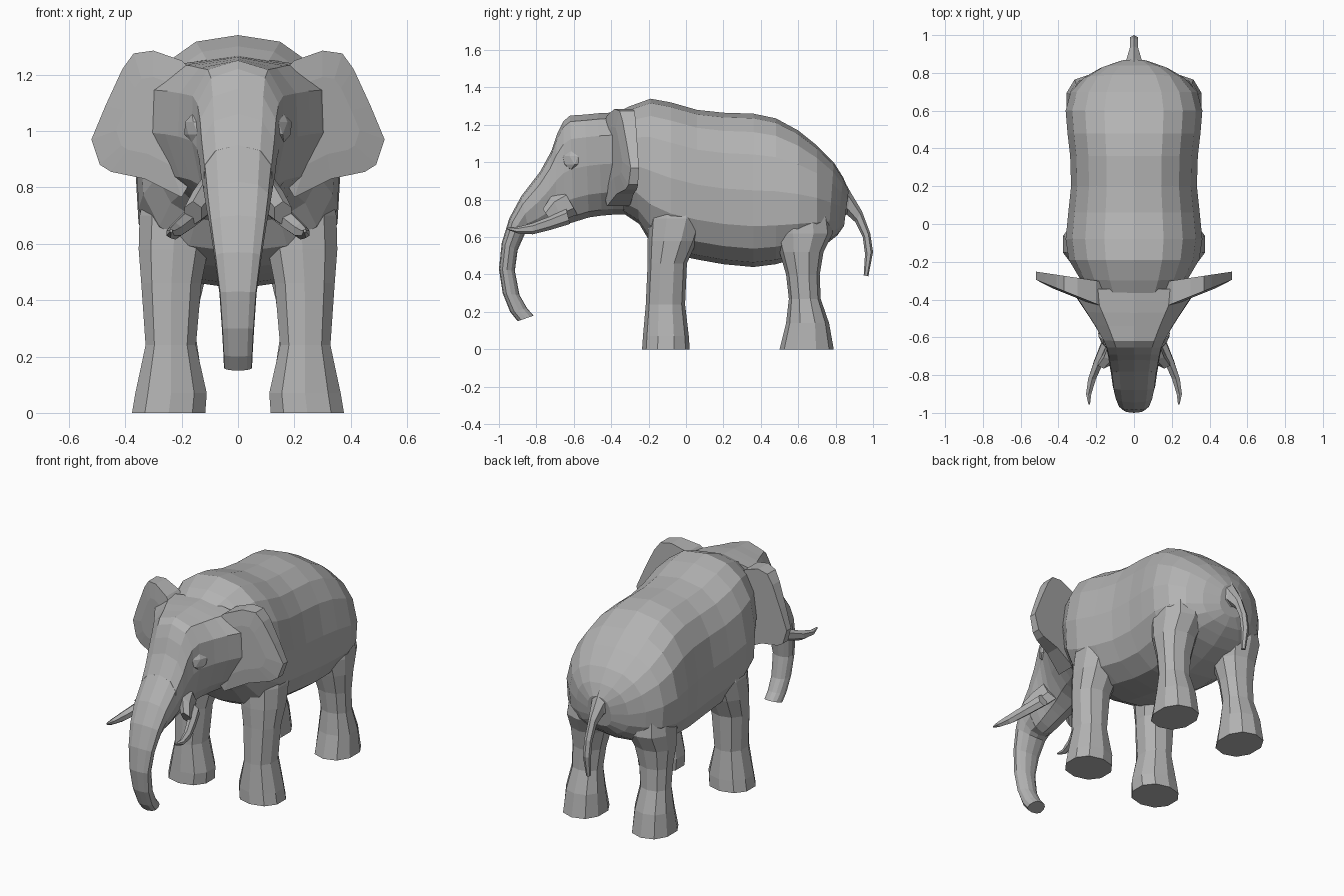
import bpy, bmesh
from math import sin, cos, pi
from mathutils import Vector, Matrix

default_cube = bpy.data.objects.get("Cube")
if default_cube:
    bpy.data.objects.remove(default_cube, do_unlink=True)

# One plain grey for the whole animal
grey = bpy.data.materials.new("grey_hide")
grey.use_nodes = True
colour = (0.45, 0.45, 0.45, 1)
grey.diffuse_color = colour
grey.node_tree.nodes["Principled BSDF"].inputs["Base Color"].default_value = colour


def finish(name, bm):
    """Turn a bmesh into a flat shaded grey object."""
    bmesh.ops.recalc_face_normals(bm, faces=bm.faces[:])
    mesh = bpy.data.meshes.new(name)
    bm.to_mesh(mesh)
    bm.free()
    mesh.materials.append(grey)
    obj = bpy.data.objects.new(name, mesh)
    bpy.context.collection.objects.link(obj)
    return obj


def power(value, exponent):
    return abs(value) ** exponent * (1 if value >= 0 else -1)


def loft(name, rings, sides, side=1, taper=0, square=1):
    """Skin rings given as (y, z) of one edge, (y, z) of the opposite edge,
    half width, and optionally the x of the centre."""
    bm = bmesh.new()
    loops = []
    for y1, z1, y2, z2, half_width, *centre in rings:
        first, second = Vector((0, y1, z1)), Vector((0, y2, z2))
        middle, half = (first + second) / 2, (first - second) / 2
        x_centre = centre[0] if centre else 0
        loop = []
        for i in range(sides):
            angle = 2 * pi * i / sides
            along = power(cos(angle), square)
            across = power(sin(angle), square)
            point = middle + half * along
            point.x = side * (x_centre + half_width * across * (1 + taper * along))
            loop.append(bm.verts.new(point))
        loops.append(loop)
    for lower, upper in zip(loops, loops[1:]):
        for i in range(sides):
            j = (i + 1) % sides
            bm.faces.new((lower[i], lower[j], upper[j], upper[i]))
    bm.faces.new(loops[0])
    bm.faces.new(loops[-1])
    return finish(name, bm)


def upright(rows):
    """Leg rows (z, front y, back y, inner x, outer x) as loft rings."""
    return [(front, z, back, z, (outer - inner) / 2, (outer + inner) / 2)
            for z, front, back, inner, outer in rows]


# Barrel body from neck to rump, fuller along the lower flanks
loft("body", [
    (-.4, 1.25, -.34, .73, .23),
    (-.3, 1.3, -.25, .67, .295),
    (-.19, 1.34, -.19, .57, .345),
    (-.08, 1.32, -.08, .51, .362),
    (.06, 1.28, .06, .48, .348),
    (.2, 1.265, .2, .455, .333),
    (.36, 1.26, .36, .44, .338),
    (.48, 1.235, .48, .455, .352),
    (.6, 1.17, .6, .49, .362),
    (.7, 1.09, .7, .53, .335),
    (.79, 1, .76, .57, .265),
    (.84, .92, .81, .61, .18),
    (.87, .85, .845, .66, .08),
], 16, taper=-.08, square=.79)

# Head, flaring into the ears and narrowing to the root of the trunk
trunk_root = (-.78, .95, -.8, .625, .122)
loft("head", [
    (-.345, 1.268, -.33, .72, .335),
    (-.41, 1.265, -.39, .72, .298),
    (-.47, 1.262, -.45, .715, .258),
    (-.54, 1.255, -.52, .705, .212),
    (-.62, 1.25, -.6, .68, .165),
    (-.655, 1.22, -.65, .665, .148),
    (-.69, 1.15, -.7, .65, .138),
    (-.72, 1.06, -.75, .635, .132),
    trunk_root,
], 12, taper=.18, square=.84)

# Trunk, curling down and back at the tip
loft("trunk", [
    trunk_root,
    (-.88, .82, -.84, .63, .112),
    (-.945, .7, -.86, .62, .1),
    (-.985, .57, -.9, .53, .083),
    (-1, .43, -.915, .42, .066),
    (-.98, .3, -.89, .29, .057),
    (-.94, .2, -.85, .22, .052),
    (-.9, .15, -.815, .18, .05),
], 12, taper=.15, square=.84)

# Tail, flaring into the rump
loft("tail", [
    (.83, .93, .81, .7, .08),
    (.88, .84, .86, .72, .045),
    (.94, .74, .905, .68, .026),
    (.985, .62, .945, .6, .024),
    (1, .52, .957, .51, .024),
    (.975, .39, .95, .395, .014),
], 6)

front_leg_rows = [
    (0, -.235, .02, .11, .382),
    (.07, -.23, .015, .105, .37),
    (.24, -.215, -.005, .145, .332),
    (.46, -.205, .005, .125, .348),
    (.58, -.205, .06, .1, .358),
    (.7, -.2, .1, .09, .355),
    (.82, -.17, .08, .1, .325),
]
hind_leg_rows = [
    (0, .5, .79, .115, .362),
    (.14, .535, .765, .125, .35),
    (.27, .55, .72, .145, .327),
    (.4, .535, .715, .13, .33),
    (.52, .5, .735, .1, .342),
    (.62, .47, .785, .07, .345),
    (.76, .48, .765, .06, .33),
    (.9, .52, .72, .1, .3),
]
ear_outline = [
    (.15, 1.2), (.2, 1.25), (.3, 1.285), (.37, 1.275), (.41, 1.22),
    (.47, 1.09), (.52, .97), (.49, .88), (.45, .855), (.33, .83),
    (.2, .765), (.15, .85),
]


def ear(name, side):
    """Broad ear swept back, thick at the root and thin at the rim."""
    bm = bmesh.new()

    def point(x, z, rim_y, slope):
        return bm.verts.new((side * x, rim_y - slope * (.52 - x), z))

    front = [point(x, z, -.295, .4) for x, z in ear_outline]
    back = [point(x, z, -.252, .15) for x, z in ear_outline]
    inner = [point(.3 + (x - .3) * .6, 1.05 + (z - 1.05) * .6, -.305, .4)
             for x, z in ear_outline]
    count = len(ear_outline)
    for i in range(count):
        j = (i + 1) % count
        bm.faces.new((front[i], front[j], back[j], back[i]))
        bm.faces.new((front[i], front[j], inner[j], inner[i]))
    bm.faces.new(inner)
    bm.faces.new(back)
    finish(name, bm)


def eye(name, side):
    """Wide, low eyelid bump lying along the slope of the head."""
    bm = bmesh.new()
    place = Matrix.Translation((side * .163, -.615, 1.01))
    turn = Matrix.Rotation(-side * pi / 6, 4, "Z")
    squash = Matrix.Diagonal((.016, .055, .05, 1))
    bmesh.ops.create_icosphere(bm, subdivisions=1, radius=1,
                               matrix=place @ turn @ squash)
    finish(name, bm)


# Paired parts
for side, label in ((1, "left"), (-1, "right")):
    loft("front_leg_" + label, upright(front_leg_rows), 10, side, square=.9)
    loft("hind_leg_" + label, upright(hind_leg_rows), 10, side, square=.9)
    ear("ear_" + label, side)
    eye("eye_" + label, side)
    # Cheek sleeve holding the tusk
    loft("tusk_socket_" + label, [
        (-.66, .86, -.58, .72, .05, .09),
        (-.72, .82, -.66, .69, .045, .12),
        (-.765, .75, -.71, .665, .035, .16),
    ], 6, side)
    # Tusk, bowing outwards to a point
    loft("tusk_" + label, [
        (-.64, .75, -.62, .67, .032, .145),
        (-.73, .71, -.72, .64, .03, .185),
        (-.82, .675, -.82, .615, .024, .222),
        (-.9, .655, -.9, .62, .016, .24),
        (-.955, .652, -.955, .64, .005, .237),
    ], 6, side)
